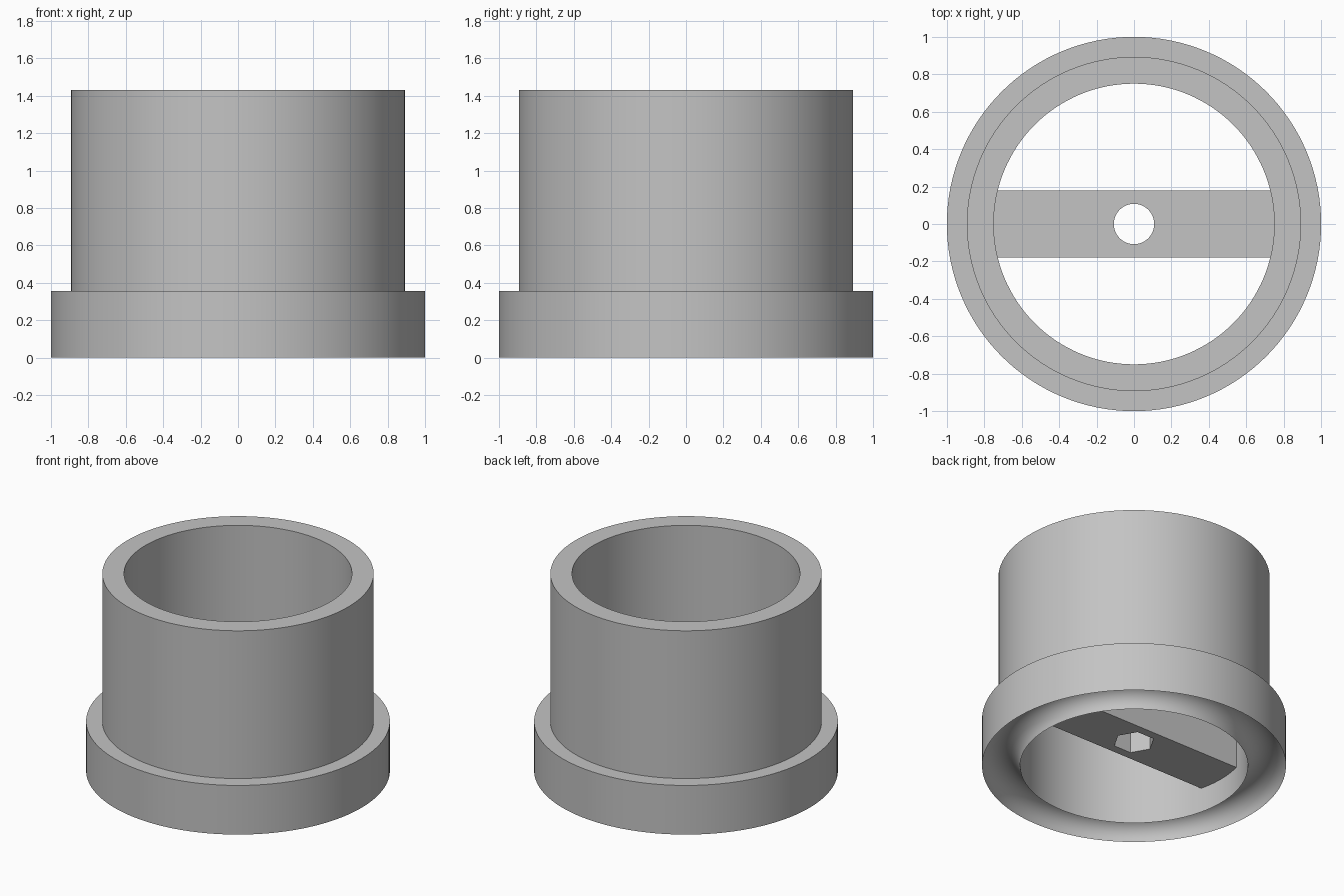
import bpy
import bmesh
import math

cube = bpy.data.objects.get("Cube")
if cube:
    bpy.data.objects.remove(cube, do_unlink=True)

SEGMENTS = 128
OUTER, TUBE, BORE = 1.0, 0.893, 0.75
HEIGHT, FLANGE = 1.43, 0.357
BAR_LOW, BAR_HIGH, BAR_WIDTH = 0.18, 0.535, 0.36

grey = bpy.data.materials.new("plain_grey")
grey.use_nodes = True
grey.diffuse_color = (0.55, 0.55, 0.55, 1)
grey.node_tree.nodes["Principled BSDF"].inputs["Base Color"].default_value = grey.diffuse_color


def add_object(name, bm):
    bmesh.ops.recalc_face_normals(bm, faces=bm.faces)
    mesh = bpy.data.meshes.new(name)
    bm.to_mesh(mesh)
    bm.free()
    mesh.materials.append(grey)
    obj = bpy.data.objects.new(name, mesh)
    bpy.context.collection.objects.link(obj)
    return obj


def lathe(name, profile):
    """Revolve a closed (radius, height) profile around z."""
    bm = bmesh.new()
    rings = []
    for i in range(SEGMENTS):
        a = math.tau * i / SEGMENTS
        rings.append([bm.verts.new((r * math.cos(a), r * math.sin(a), z)) for r, z in profile])
    for i, ring in enumerate(rings):
        following = rings[(i + 1) % SEGMENTS]
        for j in range(len(profile)):
            k = (j + 1) % len(profile)
            bm.faces.new((ring[j], following[j], following[k], ring[k]))
    return add_object(name, bm)


def prism(name, sides, radius, low, high):
    """Upright prism with a corner on the x axis."""
    bm = bmesh.new()
    bmesh.ops.create_cone(bm, cap_ends=True, segments=sides, radius1=radius, radius2=radius, depth=high - low)
    # Turn the first corner onto the x axis
    corner = bm.verts[:][0].co
    turn = math.atan2(corner.y, corner.x)
    for v in bm.verts:
        a = math.atan2(v.co.y, v.co.x) - turn
        v.co = (radius * math.cos(a), radius * math.sin(a), v.co.z + (low + high) / 2)
    return add_object(name, bm)


def cut(obj, cutter):
    """Subtract a cutter for good and delete it."""
    cutter.hide_render = True
    mod = obj.modifiers.new("cut", 'BOOLEAN')
    mod.operation = 'DIFFERENCE'
    mod.solver = 'EXACT'
    mod.object = cutter
    graph = bpy.context.evaluated_depsgraph_get()
    mesh = bpy.data.meshes.new_from_object(obj.evaluated_get(graph))
    obj.modifiers.clear()
    obj.data = mesh
    bpy.data.objects.remove(cutter, do_unlink=True)


def smooth(obj):
    bpy.ops.object.select_all(action='DESELECT')
    obj.select_set(True)
    bpy.context.view_layer.objects.active = obj
    bpy.ops.object.shade_smooth_by_angle(angle=math.radians(30))


# Flanged tube with a half-round groove under the flange
groove = (OUTER - BORE) / 2
middle = (OUTER + BORE) / 2
profile = [(BORE, HEIGHT), (TUBE, HEIGHT), (TUBE, FLANGE), (OUTER, FLANGE)]
for step in range(17):
    a = math.pi * step / 16
    profile.append((middle + groove * math.cos(a), groove * math.sin(a)))
body = lathe("flanged_tube", profile)

# Cross bar, its ends meeting the tube wall
bm = bmesh.new()
bmesh.ops.create_cube(bm, size=1)
for v in bm.verts:
    v.co = (v.co.x * 2 * BORE, v.co.y * BAR_WIDTH, (BAR_LOW + BAR_HIGH) / 2 + v.co.z * (BAR_HIGH - BAR_LOW))
bar = add_object("cross_bar", bm)

# Round bolt hole with a six-sided nut pocket below
cut(bar, prism("nut_cutter", 6, 0.137, BAR_LOW - 0.1, (BAR_LOW + BAR_HIGH) / 2))
cut(bar, prism("bolt_cutter", 48, 0.108, BAR_LOW - 0.2, BAR_HIGH + 0.1))

for obj in (body, bar):
    smooth(obj)
